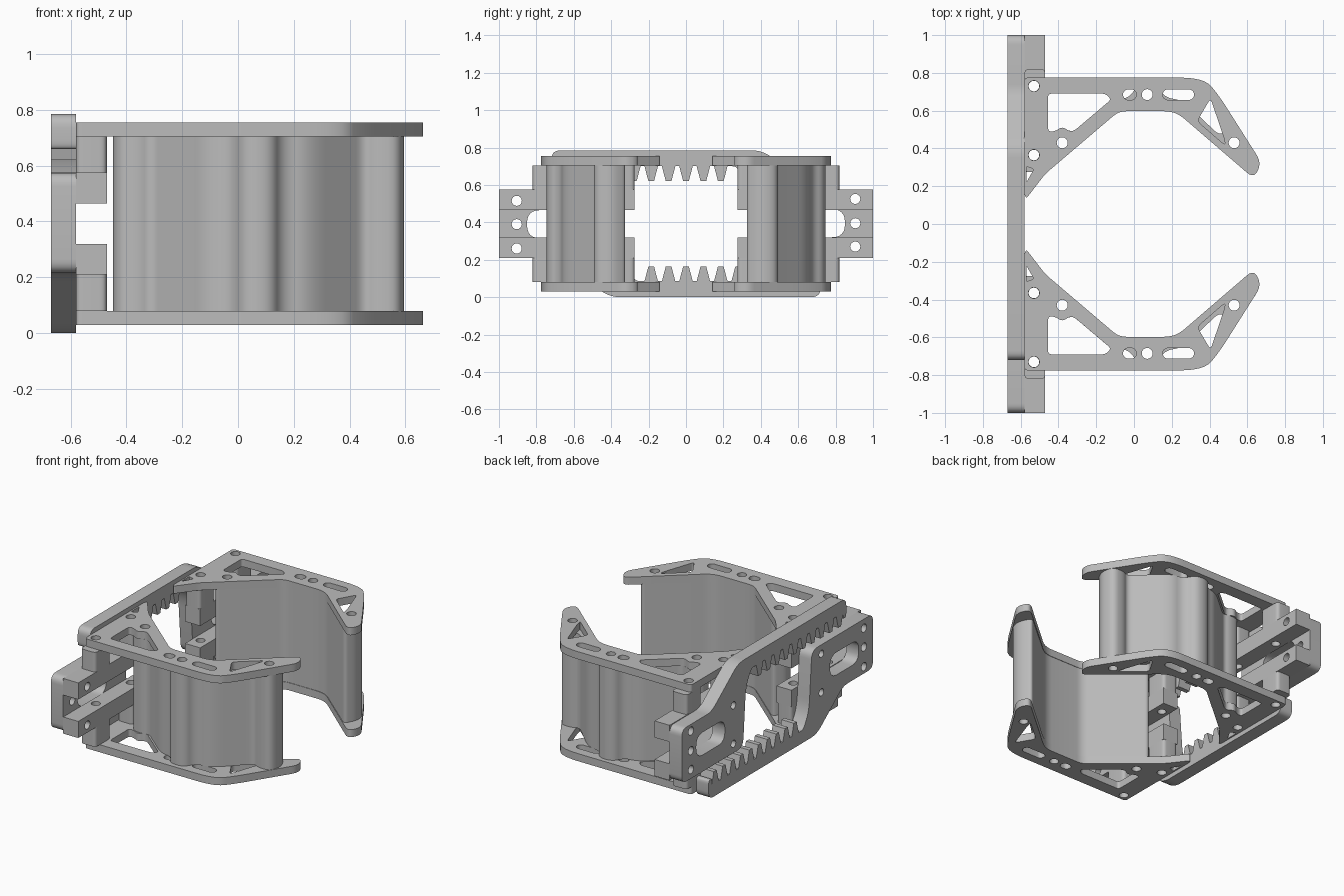
import bpy, bmesh, math
from mathutils import Matrix, Vector

if "Cube" in bpy.data.objects:
    bpy.data.objects.remove(bpy.data.objects["Cube"], do_unlink=True)

grey = bpy.data.materials.new("plain grey")
grey.use_nodes = True
grey.diffuse_color = (0.5, 0.5, 0.5, 1)
grey.node_tree.nodes["Principled BSDF"].inputs["Base Color"].default_value = (0.5, 0.5, 0.5, 1)

HEIGHT = 0.785
FLAT = Matrix.Identity(4)                                   # profile in x, y
UPRIGHT = Matrix(((0, 0, 1, 0), (1, 0, 0, 0), (0, 1, 0, 0), (0, 0, 0, 1)))  # profile in y, z
# The second jaw is the first one turned half round about the x axis
TURN = Matrix.Translation((0, 0, HEIGHT)) @ Matrix.Rotation(math.pi, 4, 'X')


def rounded(points, default=0.0, steps=6):
    """Outline with rounded corners; a third value sets a corner's own size."""
    out, n = [], len(points)
    for i, p in enumerate(points):
        size = p[2] if len(p) > 2 else default
        c = Vector(p[:2])
        a, b = Vector(points[i - 1][:2]) - c, Vector(points[(i + 1) % n][:2]) - c
        if size <= 0:
            out.append(c)
            continue
        start = c + a.normalized() * min(size, a.length * 0.48)
        end = c + b.normalized() * min(size, b.length * 0.48)
        for k in range(steps + 1):
            t = k / steps
            out.append(start * (1 - t) ** 2 + c * 2 * t * (1 - t) + end * t * t)
    return out


def slot(x0, x1, y, r, steps=12):
    """Obround outline; equal ends make a circle."""
    out = []
    for cx, turn in ((x1, -0.5), (x0, 0.5)):
        for k in range(steps + 1):
            if x0 == x1 and k == steps:
                continue
            a = math.pi * (turn + k / steps)
            out.append(Vector((cx + r * math.cos(a), y + r * math.sin(a))))
    return out


def hole(x, y, r=0.028):
    return slot(x, x, y, r)


def box(x0, x1, y0, y1, r=0.0):
    return rounded([(x0, y0), (x1, y0), (x1, y1), (x0, y1)], r)


def prism(name, outline, holes, lo, hi, frame=FLAT):
    """Extrude an outline with holes, once for each jaw."""
    curve = bpy.data.curves.new(name, 'CURVE')
    curve.dimensions, curve.fill_mode = '2D', 'BOTH'
    curve.extrude = (hi - lo) / 2
    for loop in [outline] + list(holes):
        s = curve.splines.new('POLY')
        s.points.add(len(loop) - 1)
        for q, v in zip(s.points, loop):
            q.co = (v.x, v.y, 0, 1)
        s.use_cyclic_u = True
    temp = bpy.data.objects.new(name + "_outline", curve)
    bpy.context.collection.objects.link(temp)
    deps = bpy.context.evaluated_depsgraph_get()
    mesh = bpy.data.meshes.new_from_object(temp.evaluated_get(deps))
    bpy.data.objects.remove(temp, do_unlink=True)
    bm = bmesh.new()
    bm.from_mesh(mesh)
    bmesh.ops.remove_doubles(bm, verts=bm.verts, dist=0.0002)
    bmesh.ops.transform(bm, matrix=frame @ Matrix.Translation((0, 0, (lo + hi) / 2)), verts=bm.verts)
    bmesh.ops.recalc_face_normals(bm, faces=bm.faces)
    bm.to_mesh(mesh)
    bm.free()
    mesh.materials.clear()
    mesh.materials.append(grey)
    for side, m in (("left", FLAT), ("right", TURN)):
        ob = bpy.data.objects.new(side + "_" + name, mesh.copy())
        ob.data.transform(m)
        bpy.context.collection.objects.link(ob)
        parts.append(ob)


parts = []

# Rack plate: mounting foot, sloping neck and toothed bar
rack = [(1, 0.21, 0.05), (1, 0.57, 0.05), (0.69, 0.57, 0.05), (0.41, HEIGHT, 0.06),
        (-0.72, HEIGHT, 0.05), (-0.72, 0.66, 0.03), (-0.69, 0.66)]
for k in range(-7, 3):
    c = k * 0.093
    rack += [(c - 0.036, 0.70), (c - 0.015, 0.62), (c + 0.015, 0.62), (c + 0.036, 0.70)]
rack += [(0.27, 0.70, 0.03), (0.33, 0.60, 0.08), (0.36, 0.21, 0.06)]
foot_holes = [hole(0.905, z, 0.027) for z in (0.27, 0.395, 0.525)]
foot_holes += [hole(0.46, z, 0.024) for z in (0.27, 0.525)]
foot_holes.append(box(0.55, 0.85, 0.32, 0.47, 0.07))
prism("rack_plate", rounded(rack), foot_holes, -0.67, -0.58, UPRIGHT)

# Two rails behind the foot, with posts that carry the jaw plates
pins = (0.73, 0.365)
for label, z0, z1 in (("lower", 0.21, 0.32), ("upper", 0.465, 0.575)):
    prism(label + "_rail", box(-0.58, -0.47, 0.275, 0.82),
          [hole(-0.53, y) for y in pins], z0, z1)
    prism(label + "_rail_end", box(0.82, 1.0, z0, z1),
          [hole(0.905, 0.27 if z0 < 0.4 else 0.525, 0.027)], -0.58, -0.47, UPRIGHT)
for label, z0, z1 in (("lower", 0.08, 0.21), ("upper", 0.575, 0.705)):
    prism(label + "_outer_post", box(-0.58, -0.47, 0.66, 0.82, 0.025),
          [hole(-0.53, pins[0])], z0, z1)
    prism(label + "_inner_post", box(-0.58, -0.47, 0.275, 0.43, 0.025),
          [hole(-0.53, pins[1])], z0, z1)

# Jaw plates with lightening cutouts
plate = rounded([(-0.58, 0.775, 0.02), (0.37, 0.775, 0.13), (0.45, 0.68, 0.08), (0.675, 0.325, 0.05),
                 (0.635, 0.24, 0.05), (0.22, 0.597, 0.06), (-0.08, 0.597, 0.04),
                 (-0.47, 0.265, 0.03), (-0.57, 0.135, 0.015), (-0.582, 0.16, 0.01)])
cutouts = [
    rounded([(-0.455, 0.69), (-0.455, 0.49), (-0.42, 0.49), (-0.38, 0.515),
             (-0.34, 0.49), (-0.315, 0.495), (-0.12, 0.66), (-0.15, 0.69)], 0.02),
    rounded([(0.405, 0.665), (0.335, 0.545), (0.485, 0.415), (0.475, 0.46)], 0.025),
    rounded([(-0.57, 0.22), (-0.53, 0.29), (-0.57, 0.305)], 0.01),
    slot(-0.03, -0.015, 0.685, 0.028), slot(0.18, 0.29, 0.685, 0.028)]
cutouts += [hole(x, y, 0.029) for x, y in
            ((-0.53, 0.73), (-0.53, 0.365), (-0.38, 0.43), (0.07, 0.685), (0.53, 0.43))]
prism("lower_jaw_plate", plate, cutouts, 0.03, 0.08)
prism("upper_jaw_plate", plate, cutouts, 0.705, 0.755)

# Gripping wall along the inner edge, swelling round three screw tubes
wall = rounded([(-0.40, 0.33, 0.03), (-0.08, 0.60, 0.04), (0.22, 0.60, 0.06), (0.555, 0.315, 0.03),
                (0.60, 0.40, 0.04), (0.58, 0.49, 0.05), (0.50, 0.495, 0.05), (0.45, 0.47, 0.04),
                (0.26, 0.655, 0.08), (0.16, 0.67, 0.05), (0.12, 0.745, 0.05), (0.02, 0.745, 0.05),
                (-0.02, 0.67, 0.05), (-0.11, 0.655, 0.05), (-0.31, 0.485, 0.03),
                (-0.36, 0.50, 0.03), (-0.43, 0.49, 0.04), (-0.455, 0.42, 0.04)])
prism("gripping_wall", wall,
      [hole(-0.38, 0.43, 0.029), hole(0.07, 0.685, 0.029), hole(0.53, 0.43, 0.029)], 0.08, 0.705)

# Smooth the rounded corners, keep the machined edges crisp
bpy.ops.object.select_all(action='DESELECT')
for ob in parts:
    ob.select_set(True)
bpy.context.view_layer.objects.active = parts[0]
bpy.ops.object.shade_smooth_by_angle(angle=math.radians(30))
